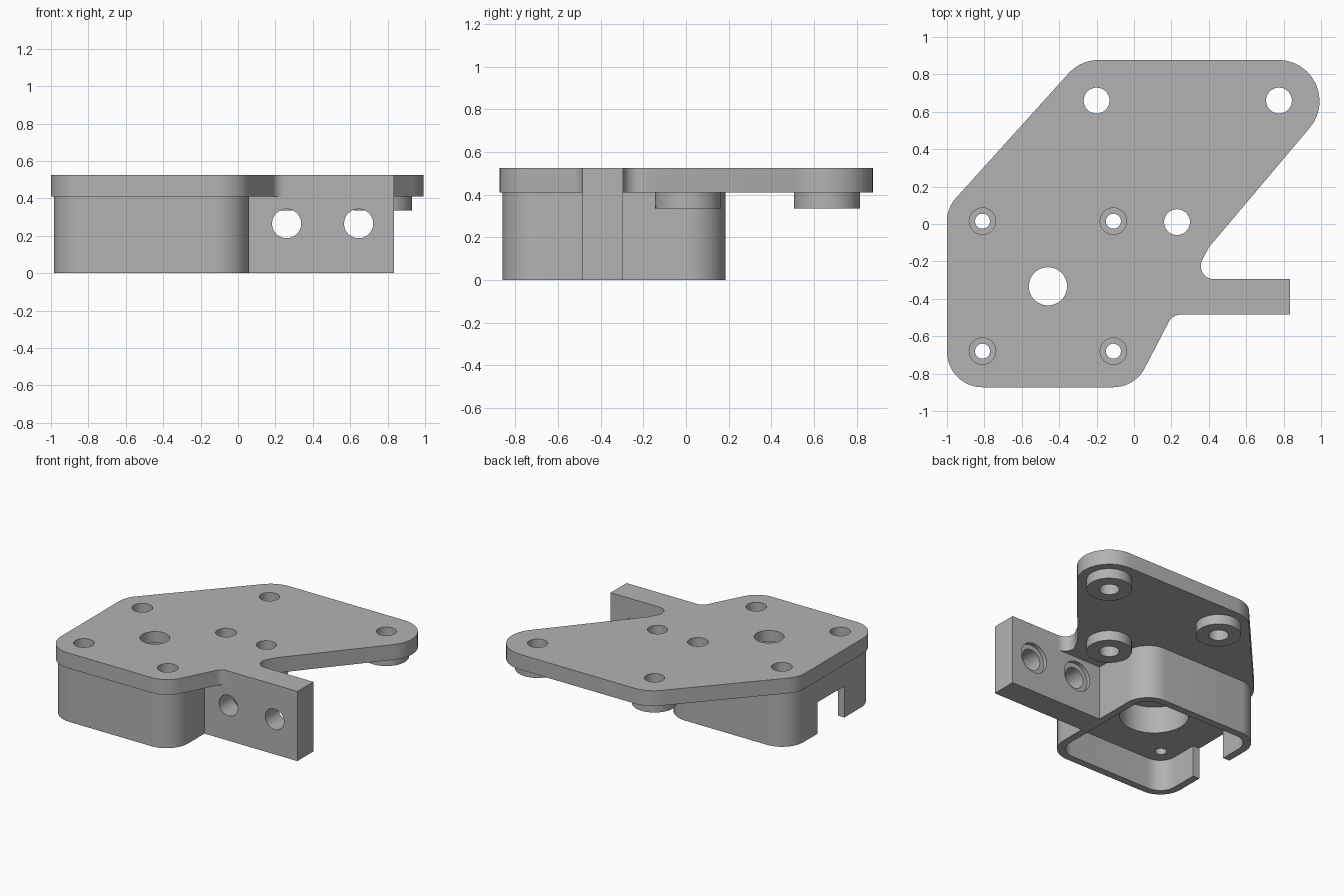
import bpy, bmesh, math
from mathutils import Vector, Matrix

if "Cube" in bpy.data.objects:
    bpy.data.objects.remove(bpy.data.objects["Cube"])

grey = bpy.data.materials.new("plain_grey")
grey.diffuse_color = (0.45, 0.45, 0.45, 1)
grey.use_nodes = True
grey.node_tree.nodes["Principled BSDF"].inputs["Base Color"].default_value = grey.diffuse_color


def fillet(corners, steps=12):
    """Round each (x, y, radius) corner of a closed outline."""
    out, n = [], len(corners)
    for i, (x, y, r) in enumerate(corners):
        p = Vector((x, y))
        a = (Vector(corners[i - 1][:2]) - p).normalized()
        b = (Vector(corners[(i + 1) % n][:2]) - p).normalized()
        if r == 0:
            out.append(p)
            continue
        half = a.angle(b) / 2
        c = p + (a + b).normalized() * r / math.sin(half)
        s = p + a * r / math.tan(half) - c
        e = p + b * r / math.tan(half) - c
        turn = math.atan2(s.x * e.y - s.y * e.x, s.dot(e))
        for k in range(steps + 1):
            out.append(c + Matrix.Rotation(turn * k / steps, 2) @ s)
    return out


def make(name, bm):
    bmesh.ops.recalc_face_normals(bm, faces=bm.faces)
    me = bpy.data.meshes.new(name)
    bm.to_mesh(me)
    bm.free()
    me.materials.append(grey)
    ob = bpy.data.objects.new(name, me)
    bpy.context.collection.objects.link(ob)
    return ob


def prism(name, outline, z0, z1):
    bm = bmesh.new()
    face = bm.faces.new([bm.verts.new((x, y, z0)) for x, y in outline])
    top = bmesh.ops.extrude_face_region(bm, geom=[face])["geom"]
    bmesh.ops.translate(bm, vec=(0, 0, z1 - z0),
                        verts=[v for v in top if isinstance(v, bmesh.types.BMVert)])
    return make(name, bm)


def box(name, x0, x1, y0, y1, z0, z1, r=0):
    return prism(name, fillet([(x0, y0, r), (x1, y0, r), (x1, y1, r), (x0, y1, r)]), z0, z1)


def cyl(name, centre, r, depth, along_y=False):
    bm = bmesh.new()
    m = Matrix.Translation(centre)
    if along_y:
        m = m @ Matrix.Rotation(math.pi / 2, 4, 'X')
    bmesh.ops.create_cone(bm, cap_ends=True, segments=48, radius1=r, radius2=r,
                          depth=depth, matrix=m)
    return make(name, bm)


def zcyl(name, x, y, r, z0, z1):
    return cyl(name, (x, y, (z0 + z1) / 2), r, z1 - z0)


def combine(target, other, op):
    mod = target.modifiers.new("combine", 'BOOLEAN')
    mod.operation, mod.object, mod.solver = op, other, 'EXACT'
    bpy.context.view_layer.objects.active = target
    bpy.ops.object.modifier_apply(modifier=mod.name)
    bpy.data.objects.remove(other)


# Top plate with its side tab
bracket = prism("motor_bracket", fillet([
    (-1, -0.873, 0.19), (0.004, -0.873, 0.19), (0.206, -0.485, 0.07),
    (0.835, -0.485, 0), (0.835, -0.295, 0), (0.312, -0.295, 0.07),
    (0.40, -0.125, 0), (1.246, 0.877, 0.22), (-0.285, 0.877, 0.22),
    (-1, 0.086, 0.19)]), 0.41, 0.525)

# Housing, side arm and round standoffs under the plate
mounts = [(-0.2, 0.66), (0.775, 0.66), (0.23, 0.01)]
solids = [box("housing", -0.985, 0.06, -0.86, 0.185, 0, 0.46, 0.18),
          box("arm", 0.03, 0.835, -0.485, -0.295, 0, 0.47)]
solids += [zcyl("standoff", x, y, 0.155, 0.335, 0.45) for x, y in mounts]
for s in solids:
    combine(bracket, s, 'UNION')

# Motor pocket, cable slot, centring recess and shaft hole
cuts = [box("pocket", -0.93, 0.005, -0.805, 0.13, -0.1, 0.237, 0.125),
        box("slot", -1.1, -0.8, -0.48, -0.16, -0.1, 0.237),
        zcyl("recess", -0.46, -0.333, 0.237, 0.1, 0.44),
        zcyl("shaft_hole", -0.46, -0.333, 0.102, 0.3, 0.7)]
# Plate mounting holes
cuts += [zcyl("mount_hole", x, y, 0.069, 0.2, 0.7) for x, y in mounts]
# Counterbored motor screw holes
for x in (-0.81, -0.11):
    for y in (0.015, -0.68):
        cuts += [zcyl("screw_hole", x, y, 0.04, 0.1, 0.6),
                 zcyl("screw_head", x, y, 0.071, 0.35, 0.7)]
# Arm holes, wider at the back
for x in (0.26, 0.645):
    cuts += [cyl("arm_hole", (x, -0.39, 0.265), 0.078, 0.5, True),
             cyl("arm_recess", (x, -0.275, 0.265), 0.113, 0.1, True)]
for c in cuts:
    combine(bracket, c, 'DIFFERENCE')

bpy.ops.object.select_all(action='DESELECT')
bracket.select_set(True)
bpy.context.view_layer.objects.active = bracket
bpy.ops.object.shade_smooth_by_angle(angle=math.radians(30))
